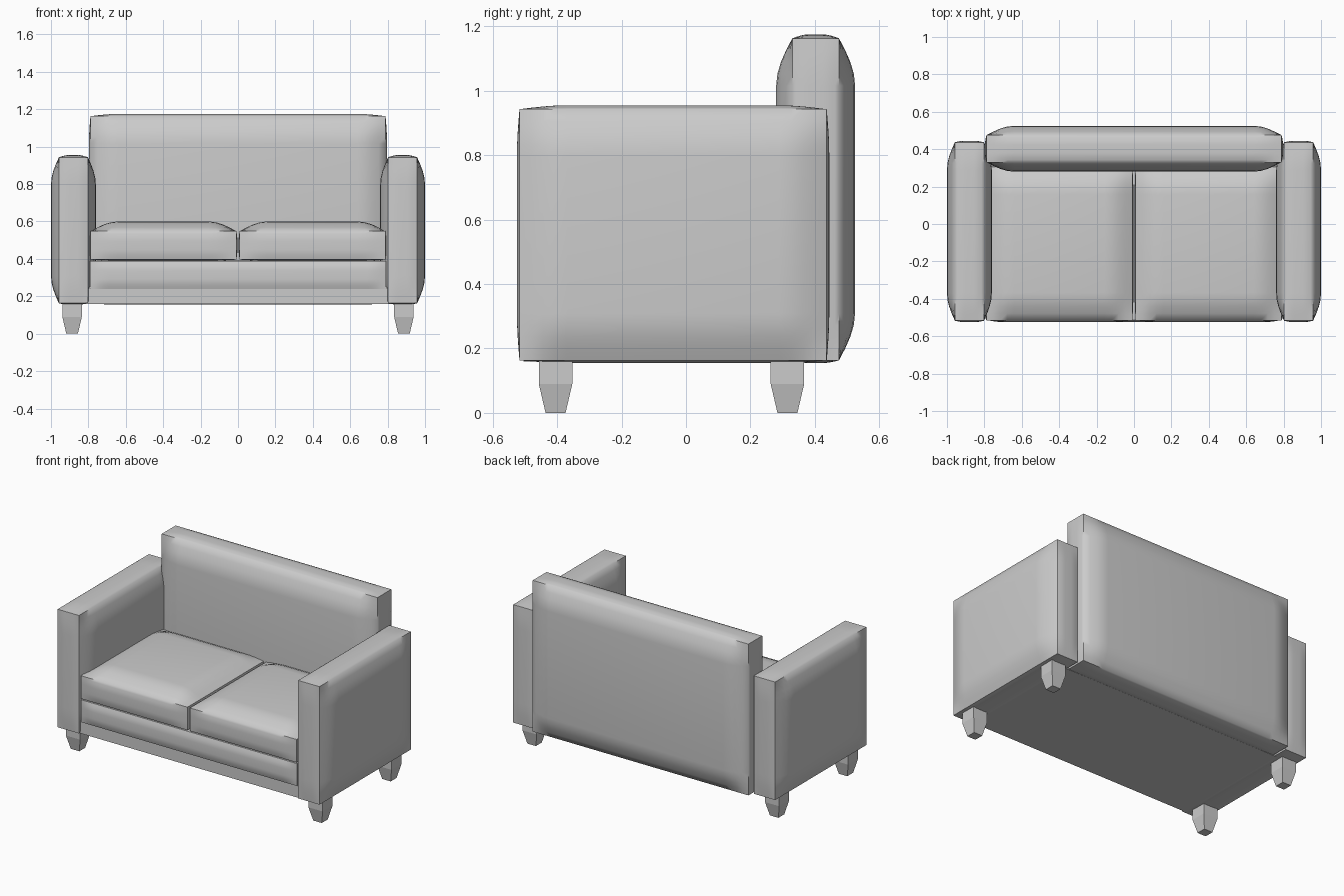
import bpy, bmesh, math
from mathutils import Vector

if "Cube" in bpy.data.objects:
    bpy.data.objects.remove(bpy.data.objects["Cube"])


def finish(name, bm, smooth):
    bmesh.ops.remove_doubles(bm, verts=bm.verts, dist=1e-5)
    bmesh.ops.recalc_face_normals(bm, faces=bm.faces)
    me = bpy.data.meshes.new(name)
    bm.to_mesh(me)
    bm.free()
    ob = bpy.data.objects.new(name, me)
    bpy.context.collection.objects.link(ob)
    if smooth:
        bpy.ops.object.select_all(action='DESELECT')
        ob.select_set(True)
        bpy.context.view_layer.objects.active = ob
        bpy.ops.object.shade_smooth_by_angle(angle=math.radians(50))
    return ob


def padded_box(name, lo, hi, inset, ramp=0.15, steps=4):
    """Upholstered block: lo/hi are outer bounds, inset is (low, high) rim inset per axis.
    Every side swells from its rim out to the full bound within the ramp distance."""
    size = [hi[i] - lo[i] for i in range(3)]
    r = [min(ramp / s, 0.35) for s in size]
    levels = []
    for a in range(3):
        half = [r[a] * k / steps for k in range(steps + 1)]
        levels.append(half + [1 - t for t in reversed(half)])

    def swell(a, t):
        return math.sin(min(1, min(t, 1 - t) / r[a]) * math.pi / 2)

    bm = bmesh.new()
    for a in range(3):
        b, c = (a + 1) % 3, (a + 2) % 3
        for side in (0, 1):
            rows = []
            for tb in levels[b]:
                row = []
                for tc in levels[c]:
                    t = [0, 0, 0]
                    t[a], t[b], t[c] = side, tb, tc
                    p = Vector([lo[i] + inset[i][0] + t[i] * (size[i] - sum(inset[i]))
                                for i in range(3)])
                    p[a] += (2 * side - 1) * inset[a][side] * swell(b, tb) * swell(c, tc)
                    row.append(bm.verts.new(p))
                rows.append(row)
            for r0, r1 in zip(rows, rows[1:]):
                for i in range(len(r0) - 1):
                    bm.faces.new((r0[i], r0[i + 1], r1[i + 1], r1[i]))
    return finish(name, bm, True)


def leg(name, x, y):
    # square block with a tapered foot
    bm = bmesh.new()
    rings = []
    for z, h in ((0, 0.031), (0.09, 0.052), (0.2, 0.052)):
        rings.append([bm.verts.new((x + sx * h, y + sy * h, z))
                      for sx, sy in ((-1, -1), (1, -1), (1, 1), (-1, 1))])
    for r0, r1 in zip(rings, rings[1:]):
        for i in range(4):
            j = (i + 1) % 4
            bm.faces.new((r0[i], r0[j], r1[j], r1[i]))
    bm.faces.new(rings[0][::-1])
    bm.faces.new(rings[-1])
    finish(name, bm, False)


# backrest
padded_box("backrest", (-0.797, 0.28, 0.155), (0.797, 0.525, 1.175),
           ((0.008, 0.008), (0.05, 0.05), (0.008, 0.012)))

# seat base cushion and the frame beneath it
padded_box("base_cushion", (-0.795, -0.525, 0.228), (0.795, 0.32, 0.392),
           ((0.004, 0.004), (0.012, 0.004), (0.012, 0.004)), ramp=0.1)
padded_box("seat_frame", (-0.82, -0.505, 0.16), (0.82, 0.34, 0.25),
           ((0, 0), (0, 0), (0, 0)))

for s, side in ((-1, "left"), (1, "right")):
    # arm
    x0, x1 = sorted((s * 0.76, s * 1.0))
    padded_box(side + "_arm", (x0, -0.525, 0.155), (x1, 0.445, 0.955),
               ((0.042, 0.042), (0.008, 0.008), (0.008, 0.012)))
    # seat cushion
    x0, x1 = sorted((s * 0.003, s * 0.795))
    padded_box(side + "_seat_cushion", (x0, -0.525, 0.39), (x1, 0.31, 0.6),
               ((0.006, 0.006), (0.01, 0.004), (0.006, 0.052)))
    # legs
    leg(side + "_front_leg", s * 0.887, -0.405)
    leg(side + "_back_leg", s * 0.887, 0.315)
